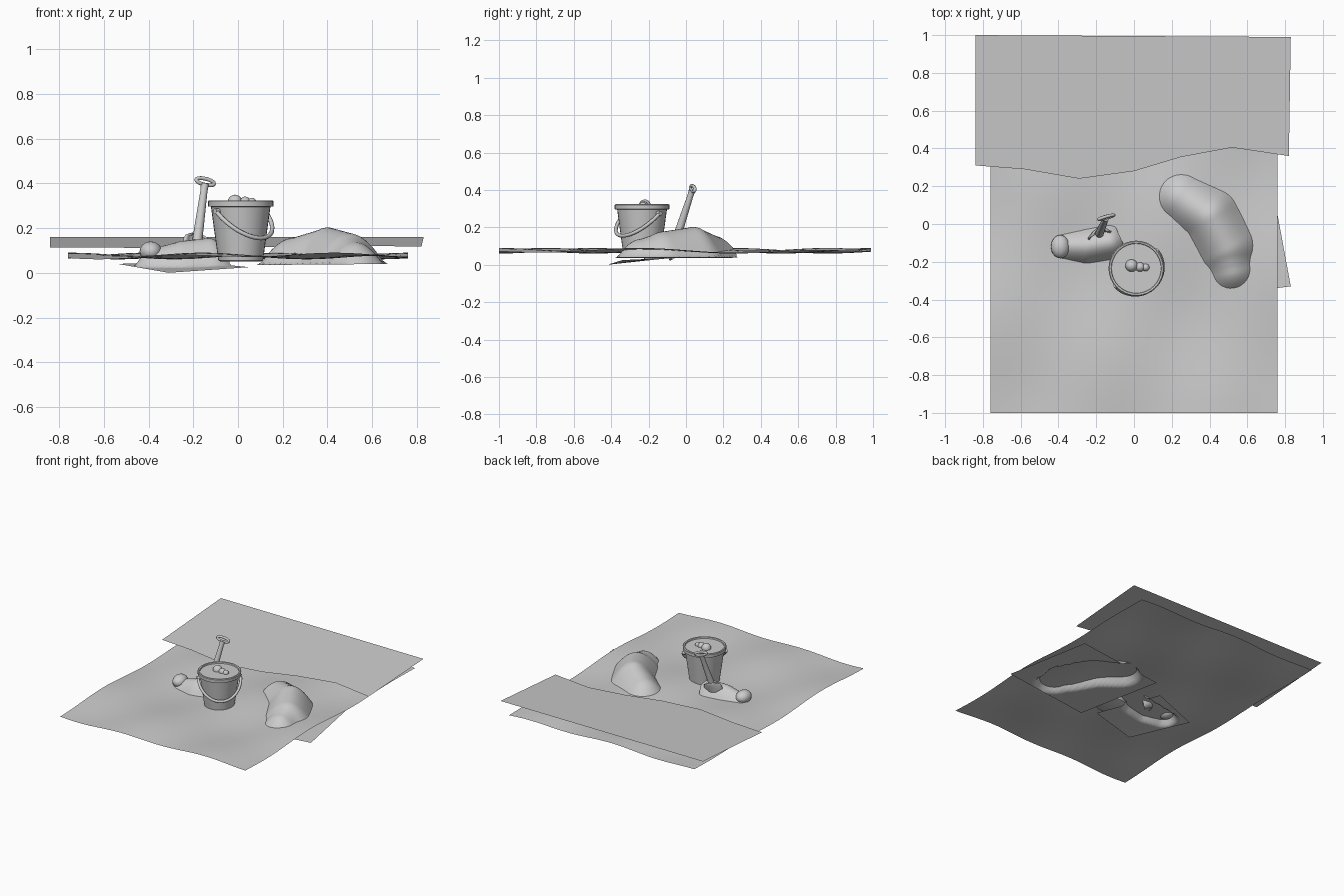
import bpy, bmesh, math
from mathutils import Vector, Matrix

if "Cube" in bpy.data.objects:
    bpy.data.objects.remove(bpy.data.objects["Cube"])


def add_mesh(name, verts, faces, angle=180):
    me = bpy.data.meshes.new(name)
    me.from_pydata([tuple(v) for v in verts], [], faces)
    bm = bmesh.new()
    bm.from_mesh(me)
    bmesh.ops.remove_doubles(bm, verts=bm.verts, dist=1e-5)
    bm.to_mesh(me)
    bm.free()
    ob = bpy.data.objects.new(name, me)
    bpy.context.collection.objects.link(ob)
    smooth(ob, angle)
    return ob


def smooth(ob, angle=180):
    bpy.ops.object.select_all(action='DESELECT')
    ob.select_set(True)
    bpy.context.view_layer.objects.active = ob
    bpy.ops.object.shade_smooth_by_angle(angle=math.radians(angle))


def sheet(name, corners, nu, nv, height):
    """Grid over four corners (a, b, c, d in order), raised by height(x, y)."""
    a, b, c, d = map(Vector, corners)
    verts = []
    for j in range(nv + 1):
        for i in range(nu + 1):
            p = a.lerp(b, i / nu).lerp(d.lerp(c, i / nu), j / nv)
            p.z += height(p.x, p.y)
            verts.append(p)
    w = nu + 1
    faces = [(j * w + i, j * w + i + 1, (j + 1) * w + i + 1, (j + 1) * w + i)
             for j in range(nv) for i in range(nu)]
    return add_mesh(name, verts, faces)


def ridge(nodes):
    """Height field of a rounded ridge through nodes (x, y, radius, height)."""
    def height(x, y):
        best = 0
        for p, q in zip(nodes, nodes[1:]):
            d = Vector(q[:2]) - Vector(p[:2])
            t = (Vector((x, y)) - Vector(p[:2])).dot(d) / d.length_squared
            t = min(1, max(0, t))
            r, h = (p[k] + (q[k] - p[k]) * t for k in (2, 3))
            s = (Vector((x, y)) - Vector(p[:2]) - d * t).length / r
            if s < 1:
                best = max(best, h * (1 - s * s) ** 1.1)
        return best
    return height


def tube(name, pts, radius, cyclic=False):
    cu = bpy.data.curves.new(name, 'CURVE')
    cu.dimensions = '3D'
    cu.bevel_depth, cu.bevel_resolution, cu.use_fill_caps = radius, 2, True
    sp = cu.splines.new('POLY')
    sp.points.add(len(pts) - 1)
    for s, p in zip(sp.points, pts):
        s.co = (*p, 1)
    sp.use_cyclic_u = cyclic
    ob = bpy.data.objects.new(name, cu)
    bpy.context.collection.objects.link(ob)
    bpy.ops.object.select_all(action='DESELECT')
    ob.select_set(True)
    bpy.context.view_layer.objects.active = ob
    bpy.ops.object.convert(target='MESH')
    smooth(bpy.context.object, 50)
    return bpy.context.object


def lathe(name, profile, centre, n=32, angle=35):
    verts = [(centre[0] + r * math.cos(2 * math.pi * k / n),
              centre[1] + r * math.sin(2 * math.pi * k / n), z)
             for r, z in profile for k in range(n)]
    faces = [(i * n + k, i * n + (k + 1) % n, (i + 1) * n + (k + 1) % n, (i + 1) * n + k)
             for i in range(len(profile) - 1) for k in range(n)]
    faces.append(tuple(range(n))[::-1])
    faces.append(tuple(range((len(profile) - 1) * n, len(profile) * n)))
    return add_mesh(name, verts, faces, angle)


def lump(name, loc, size):
    bpy.ops.mesh.primitive_uv_sphere_add(segments=16, ring_count=10, location=loc)
    ob = bpy.context.object
    ob.name, ob.scale = name, size
    smooth(ob)


# rippled beach
def ripple(x, y):
    return 0.0075 * (math.sin(7 * y + 3 * x + 1) + math.sin(9 * x - 4 * y))


sheet('beach', [(-.76, -1, .075), (.76, -1, .075), (.76, .99, .075), (-.76, .99, .075)],
      24, 32, ripple)

# sloping water sheet with a wavy shoreline
shore = [(-.84, .31), (-.58, .29), (-.29, .24), (0, .28), (.25, .355), (.52, .405), (.82, .36)]
outline = shore + [(.83, .99), (-.84, 1.0)]
add_mesh('water', [(x, y, .11 + .05 * (y - .25) / .75) for x, y in outline],
         [tuple(range(len(outline)))])

# sand heaps, each rising out of a patch tucked under the beach
sheet('large_heap', [(.12, -.42, .035), (.83, -.33, .04), (.71, .32, .04), (-.01, .23, .035)],
      36, 36, ridge([(.25, .14, .155, .12), (.40, .04, .17, .165),
                     (.49, -.12, .17, .14), (.52, -.24, .13, .10)]))
sheet('small_heap', [(-.31, -.42, 0), (.05, -.34, .025), (-.15, .1, .045), (-.54, -.05, .04)],
      30, 30, ridge([(-.37, -.12, .09, .08), (-.25, -.12, .11, .11), (-.13, -.1, .11, .12)]))
lump('sand_clump', (-.39, -.12, .095), (.05, .062, .045))

# bucket: tapered wall, rolled rim, sand surface just below the lip
C = (.012, -.235)
lathe('bucket', [(.09, .05), (.10, .055), (.133, .295), (.146, .297), (.147, .32),
                 (.142, .324), (.133, .322), (.131, .313)], C)
for k, (dx, dy, s) in enumerate([(-.025, .015, 1), (.02, .007, .75), (.05, .005, .6)]):
    lump(f'bucket_sand_{k + 1}', (C[0] + dx, C[1] + dy, .315),
         (.033 * s, .033 * s, .034 * s))

# hanging carry handle and its two pivots
axis, out = Vector((.76, .65, 0)), Vector((.65, -.76, 0))
base = Vector((*C, .275))
pts = []
for k in range(25):
    t = math.pi * k / 24
    pts.append(base + axis * .144 * math.cos(t) + out * .137 * math.sin(t)
               - Vector((0, 0, .12 * math.sin(t))))
tube('bucket_handle', pts, .01)
for s in (-1, 1):
    tube(f'handle_pivot_{"left" if s < 0 else "right"}',
         [base + axis * s * .125, base + axis * s * .153], .013)

# shovel in a local frame: X across, Z up the shaft
zax = Vector((.035, .085, .26)).normalized()
xax = (Vector((.95, .32, 0)) - zax * Vector((.95, .32, 0)).dot(zax)).normalized()
yax = zax.cross(xax)
M = Matrix((xax, yax, zax)).transposed().to_4x4()
M.translation = (-.18, -.045, .16)

shaft = lathe('shovel_shaft', [(.022, -.02), (.021, .05), (.016, .22), (.018, .25)], (0, 0), 16)
shaft.matrix_world = M
grip = tube('shovel_grip', [(.042 * math.cos(a), 0, .262 + .014 * math.sin(a))
                            for a in (2 * math.pi * k / 24 for k in range(24))], .009, True)
grip.matrix_world = M

# scooped blade, rounded at shoulders and tip
verts, nu, rows = [], 8, [(.035, .022), (.055, .015), (.062, 0), (.06, -.05), (.05, -.09), (.025, -.12)]
for w, z in rows:
    for i in range(nu + 1):
        u = 2 * i / nu - 1
        verts.append((w * u, .02 - .028 * u * u, z - .02 * u * u))
blade = add_mesh('shovel_blade', verts,
                 [(j * 9 + i, j * 9 + i + 1, j * 9 + i + 10, j * 9 + i + 9)
                  for j in range(len(rows) - 1) for i in range(nu)], 40)
blade.matrix_world = M
mod = blade.modifiers.new('thickness', 'SOLIDIFY')
mod.thickness, mod.offset = .01, 0
